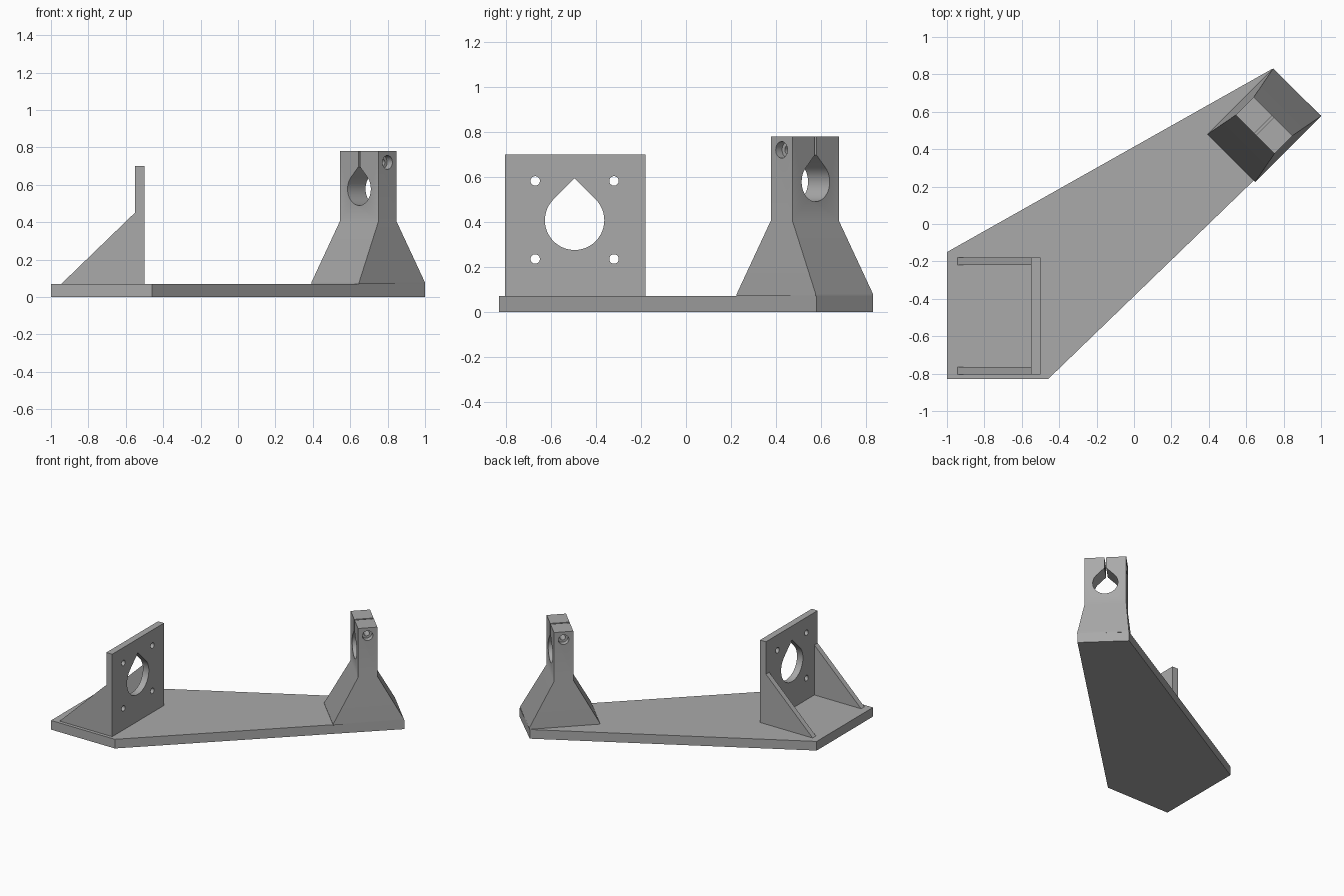
import bpy, bmesh
from math import sin, cos, pi, radians
from mathutils import Matrix, Vector

cube = bpy.data.objects.get("Cube")
if cube:
    bpy.data.objects.remove(cube)

grey = bpy.data.materials.new("plain grey")
grey.use_nodes = True
grey.diffuse_color = (0.4, 0.4, 0.4, 1)
grey.node_tree.nodes["Principled BSDF"].inputs["Base Color"].default_value = (0.4, 0.4, 0.4, 1)


def loft(name, rings, frame=Matrix()):
    """Solid through matching rings of points, placed by a frame."""
    bm = bmesh.new()
    loops = [[bm.verts.new(frame @ Vector(p)) for p in ring] for ring in rings]
    count = len(loops[0])
    for low, high in zip(loops, loops[1:]):
        for i in range(count):
            j = (i + 1) % count
            bm.faces.new((low[i], low[j], high[j], high[i]))
    bm.faces.new(loops[0][::-1])
    bm.faces.new(loops[-1])
    bmesh.ops.recalc_face_normals(bm, faces=bm.faces)
    mesh = bpy.data.meshes.new(name)
    bm.to_mesh(mesh)
    bm.free()
    mesh.materials.append(grey)
    obj = bpy.data.objects.new(name, mesh)
    bpy.context.collection.objects.link(obj)
    return obj


def prism(name, outline, start, end, frame=Matrix()):
    return loft(name, [[(a, b, c) for a, b in outline] for c in (start, end)], frame)


def circle(a, b, r, count=32):
    return [(a + r * cos(2 * pi * i / count), b + r * sin(2 * pi * i / count)) for i in range(count)]


def teardrop(a, b, r, count=36):
    arc = [radians(135 + 270 * i / count) for i in range(count + 1)]
    return [(a + r * cos(t), b + r * sin(t)) for t in arc] + [(a, b + r * 2 ** 0.5)]


def cut(obj, cutters):
    """Subtract each cutter, then discard it."""
    bpy.ops.object.select_all(action='DESELECT')
    bpy.context.view_layer.objects.active = obj
    obj.select_set(True)
    for cutter in cutters:
        cutter.hide_render = True
        mod = obj.modifiers.new("cut", 'BOOLEAN')
        mod.operation, mod.solver, mod.object = 'DIFFERENCE', 'EXACT', cutter
        bpy.ops.object.modifier_apply(modifier=mod.name)
        bpy.data.objects.remove(cutter)
    bpy.ops.object.shade_smooth_by_angle(angle=radians(30))


def axes(a, b, c, origin=(0, 0, 0)):
    """Frame whose columns are the given directions."""
    m = Matrix((a, b, c)).transposed().to_4x4()
    m.translation = origin
    return m


# Base plate
FLOOR = 0.07
prism("base_plate", [(-1, -0.15), (-1, -0.83), (-0.46, -0.83), (1, 0.58), (0.74, 0.83)], 0, FLOOR)

# Upright motor plate with a teardrop opening and four screw holes
side = axes((0, 1, 0), (0, 0, 1), (1, 0, 0))
plate = prism("mount_plate", [(-0.805, FLOOR), (-0.18, FLOOR), (-0.18, 0.7), (-0.805, 0.7)], -0.55, -0.5, side)
holes = [prism("cutter", teardrop(-0.495, 0.407, 0.132), -0.7, -0.4, side)]
for y in (-0.67, -0.32):
    for z in (0.235, 0.582):
        holes.append(prism("cutter", circle(y, z, 0.021), -0.7, -0.4, side))
cut(plate, holes)

# Gussets behind the plate
front = axes((1, 0, 0), (0, 0, 1), (0, 1, 0))
for label, y in (("right", -0.805), ("left", -0.22)):
    prism(label + "_gusset", [(-0.945, FLOOR), (-0.55, FLOOR), (-0.55, 0.452)], y, y + 0.04, front)

# Clamp post, turned 45 degrees, flaring to a wide foot
s = 0.5 ** 0.5
along, across, up = (s, s, 0), (s, -s, 0), (0, 0, 1)
centre = (0.696, 0.528, 0)
levels = [(FLOOR, 0.248, 0.18), (0.08, 0.248, 0.18), (0.405, 0.068, 0.146), (0.78, 0.068, 0.146)]
post = loft("clamp_post", [[(u, v, z), (-u, v, z), (-u, -v, z), (u, -v, z)] for z, u, v in levels],
            axes(along, across, up, centre))
bore = axes(across, up, along, centre)
bolt = axes(along, up, across, centre)
cut(post, [
    prism("cutter", teardrop(0, 0.578, 0.088), -0.3, 0.3, bore),
    prism("cutter", [(-0.006, 0.6), (0.006, 0.6), (0.006, 0.9), (-0.006, 0.9)], -0.3, 0.3, bore),
    prism("cutter", circle(0, 0.72, 0.02), -0.3, 0.3, bolt),
    prism("cutter", circle(0, 0.72, 0.037), 0.106, 0.3, bolt),
    prism("cutter", circle(0, 0.72, 0.037), -0.3, -0.106, bolt),
])
